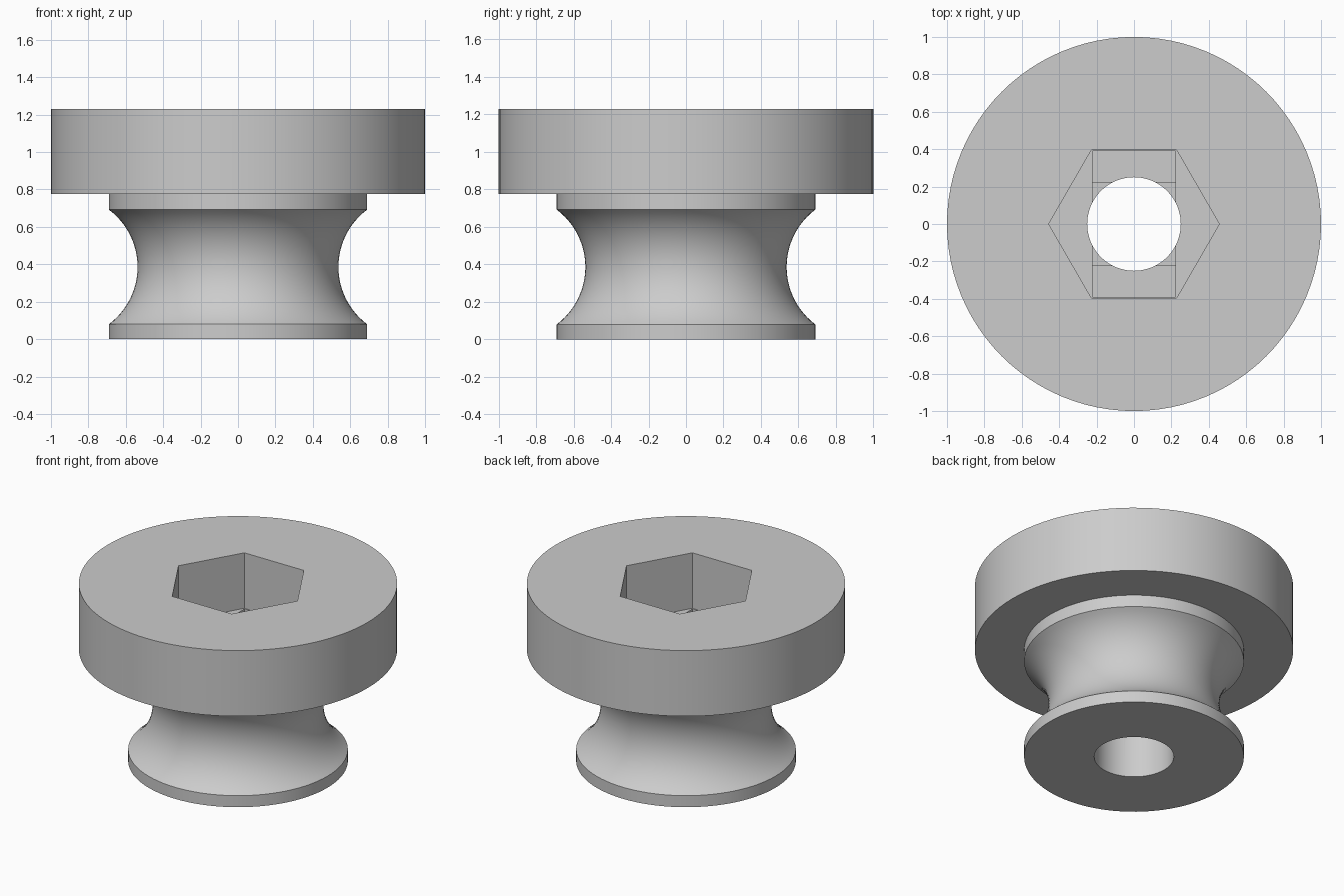
import bpy
import bmesh
from math import asin, cos, sin, pi, radians

default = bpy.data.objects.get("Cube")
if default:
    bpy.data.objects.remove(default, do_unlink=True)

SEGMENTS = 96
TOP = 1.23
BORE = 0.25
NUT_FLOOR = TOP - 0.385
STEP = 0.016

# One plain grey finish
grey = bpy.data.materials.new("plain grey")
grey.use_nodes = True
colour = (0.604, 0.604, 0.604, 1.0)
grey.diffuse_color = colour
grey.node_tree.nodes["Principled BSDF"].inputs["Base Color"].default_value = colour


def add_object(name, bm):
    bmesh.ops.recalc_face_normals(bm, faces=bm.faces)
    mesh = bpy.data.meshes.new(name)
    bm.to_mesh(mesh)
    bm.free()
    mesh.materials.append(grey)
    obj = bpy.data.objects.new(name, mesh)
    bpy.context.collection.objects.link(obj)
    return obj


def revolve(name, profile):
    """Spin a closed (radius, height) profile around z."""
    bm = bmesh.new()
    verts = [bm.verts.new((r, 0, z)) for r, z in profile]
    edges = [bm.edges.new((v, verts[i - 1])) for i, v in enumerate(verts)]
    bmesh.ops.spin(bm, geom=verts + edges, cent=(0, 0, 0), axis=(0, 0, 1),
                   angle=2 * pi, steps=SEGMENTS, use_merge=True)
    bmesh.ops.remove_doubles(bm, verts=bm.verts, dist=1e-5)
    return add_object(name, bm)


def prism(name, outline, bottom, top):
    """Extrude an (x, y) outline upwards."""
    bm = bmesh.new()
    face = bm.faces.new([bm.verts.new((x, y, bottom)) for x, y in outline])
    raised = bmesh.ops.extrude_face_region(bm, geom=[face])["geom"]
    moved = [g for g in raised if isinstance(g, bmesh.types.BMVert)]
    bmesh.ops.translate(bm, verts=moved, vec=(0, 0, top - bottom))
    return add_object(name, bm)


def rectangle(x, y):
    return [(-x, -y), (x, -y), (x, y), (-x, y)]


# Spool with a concave waist, two lips, a thick flange and a through bore
RIM, WAIST = 0.69, 0.537
GROOVE_START, GROOVE_END = 0.08, 0.692
half = (GROOVE_END - GROOVE_START) / 2
sag = RIM - WAIST
arc_radius = (half ** 2 + sag ** 2) / (2 * sag)
sweep = asin(half / arc_radius)
waist = []
for i in range(25):
    a = sweep * (i / 12 - 1)
    waist.append((WAIST + arc_radius * (1 - cos(a)),
                  (GROOVE_START + GROOVE_END) / 2 + arc_radius * sin(a)))
profile = ([(BORE, 0), (RIM, 0)] + waist
           + [(RIM, 0.775), (1, 0.775), (1, TOP), (BORE, TOP)])
knob = revolve("spool_knob", profile)

# Hexagonal nut pocket, with two shallow steps in its floor
hexagon = [(0.456 * cos(i * pi / 3), 0.456 * sin(i * pi / 3)) for i in range(6)]
cutters = [
    prism("nut_pocket_cutter", hexagon, NUT_FLOOR, TOP + 0.2),
    prism("slot_step_cutter", rectangle(0.222, 0.389), NUT_FLOOR - STEP, TOP + 0.1),
    prism("square_step_cutter", rectangle(0.222, 0.222), NUT_FLOOR - 2 * STEP, TOP + 0.15),
]
bpy.ops.object.select_all(action='DESELECT')
bpy.context.view_layer.objects.active = knob
knob.select_set(True)
for cutter in cutters:
    cutter.hide_render = True
    cut = knob.modifiers.new(cutter.name, 'BOOLEAN')
    cut.operation = 'DIFFERENCE'
    cut.solver = 'EXACT'
    cut.object = cutter
    bpy.ops.object.modifier_apply(modifier=cut.name)
    bpy.data.objects.remove(cutter, do_unlink=True)

bpy.ops.object.shade_smooth_by_angle(angle=radians(30))
